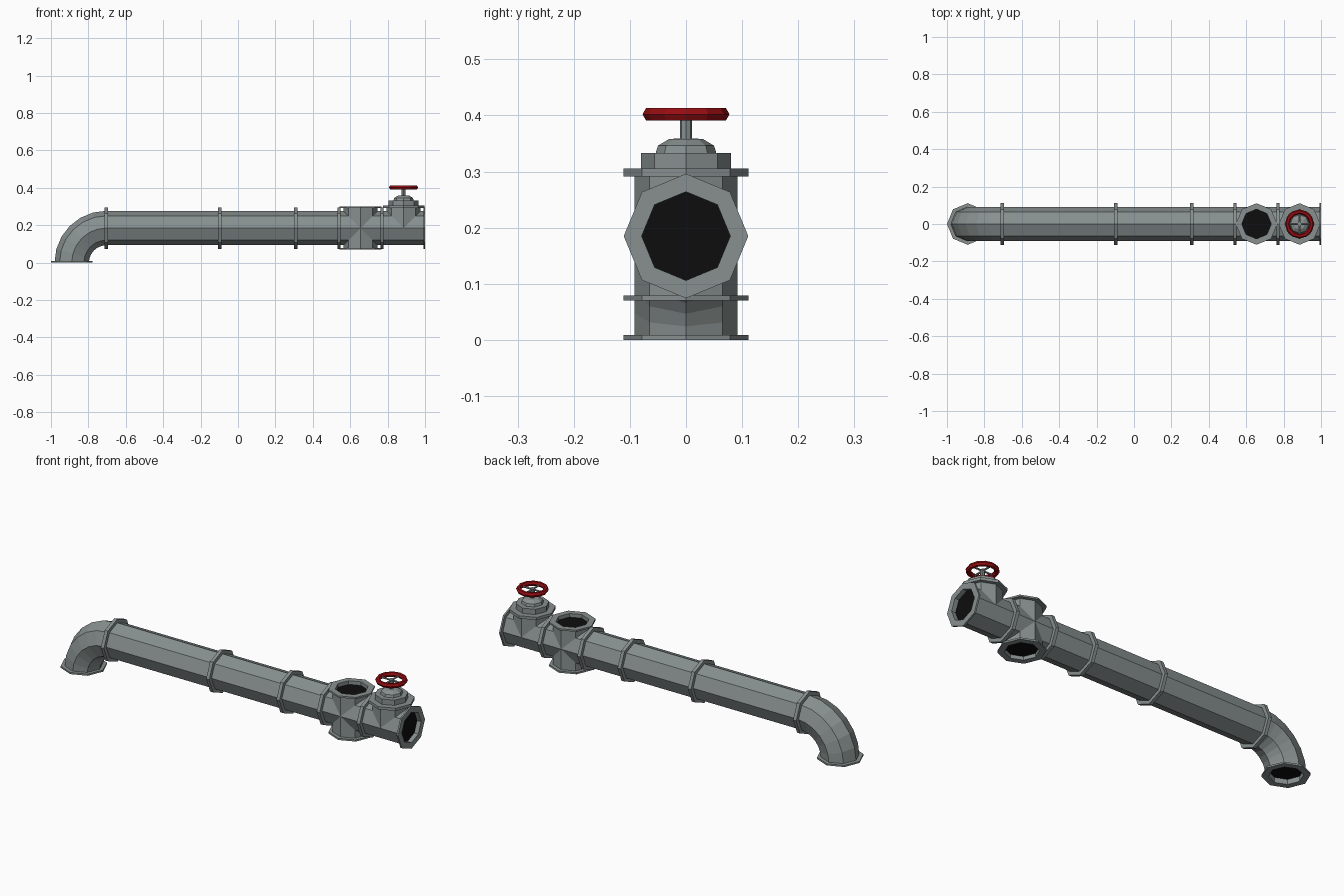
import bpy, bmesh, math
from mathutils import Vector

if "Cube" in bpy.data.objects:
    bpy.data.objects.remove(bpy.data.objects["Cube"])


def material(name, rgb):
    m = bpy.data.materials.new(name)
    m.diffuse_color = (*rgb, 1)
    m.use_nodes = True
    m.node_tree.nodes["Principled BSDF"].inputs["Base Color"].default_value = m.diffuse_color
    return m


GREY = material("pipe grey", (0.245, 0.28, 0.275))
RED = material("wheel red", (0.30, 0.004, 0.006))
BLACK = material("inner black", (0.004, 0.004, 0.004))

R, FLANGE, HOLE = 0.092, 0.111, 0.079   # pipe, flange and bore radii
T, Z = 0.0088, 0.185                    # flange thickness, pipe axis height


def finish(name, bm, mat):
    bmesh.ops.remove_doubles(bm, verts=bm.verts, dist=1e-6)
    bmesh.ops.recalc_face_normals(bm, faces=bm.faces)
    me = bpy.data.meshes.new(name)
    bm.to_mesh(me)
    bm.free()
    me.materials.append(mat)
    ob = bpy.data.objects.new(name, me)
    bpy.context.collection.objects.link(ob)
    return ob


def skin(bm, rings, closed=False):
    n = len(rings[0])
    pairs = list(zip(rings, rings[1:]))
    if closed:
        pairs.append((rings[-1], rings[0]))
    for a, b in pairs:
        for i in range(n):
            j = (i + 1) % n
            bm.faces.new((a[i], a[j], b[j], b[i]))


def lathe(name, profile, origin, axis="z", sides=8, mat=GREY, closed=False):
    """Turn (radius, height) points about an axis; caps the ends unless closed."""
    d = Vector({"x": (1, 0, 0), "-x": (-1, 0, 0), "y": (0, 1, 0),
                "z": (0, 0, 1), "-z": (0, 0, -1)}[axis])
    u = Vector((0, 0, 1)) if "z" not in axis else Vector((1, 0, 0))
    v = d.cross(u)
    bm = bmesh.new()
    rings = []
    for r, h in profile:
        angs = [2 * math.pi * i / sides for i in range(sides)]
        rings.append([bm.verts.new(Vector(origin) + d * h +
                      (u * math.cos(a) + v * math.sin(a)) * r) for a in angs])
    skin(bm, rings, closed)
    if not closed:
        bm.faces.new(rings[0])
        bm.faces.new(rings[-1])
    return finish(name, bm, mat)


def rod(name, origin, axis, length, r, sides=8, mat=GREY):
    return lathe(name, [(r, 0), (r, length)], origin, axis, sides, mat)


def tube(name, origin, axis, length):
    """Pipe shell with open ends."""
    return lathe(name, [(R, 0), (R, length), (HOLE, length), (HOLE, 0)],
                 origin, axis, closed=True)


def open_end(name, origin, axis, depth):
    """Flange at a mouth (axis points outward), with bore lip and dark inside."""
    lathe(name + "_flange", [(HOLE, 0), (FLANGE, 0), (FLANGE, -T), (HOLE + .005, -T),
                             (HOLE + .005, -depth), (HOLE, -depth)],
          origin, axis, closed=True)
    d = -depth
    lathe(name + "_dark_inside", [(HOLE + .003, d), (HOLE + .003, d + .002)],
          origin, axis, mat=BLACK)


# straight pipe runs and joint flanges
joints = [-0.704, -0.097, 0.308, 0.54, 0.77]
for i in range(3):
    tube(f"straight_pipe_{i + 1}", (joints[i], 0, Z), "x", joints[i + 1] - joints[i])
for i, x in enumerate(joints):
    rod(f"joint_flange_{i + 1}", (x - T, 0, Z), "x", 2 * T, FLANGE)

# elbow bending down to the floor
bm = bmesh.new()
rings = []
for k in range(7):
    t = math.pi / 2 * k / 6
    ring = []
    for i in range(8):
        a = math.pi / 4 * i
        rad = Z + R * math.cos(a)
        ring.append(bm.verts.new((-0.704 - rad * math.sin(t), R * math.sin(a),
                                  rad * math.cos(t))))
    rings.append(ring)
skin(bm, rings)
finish("elbow", bm, GREY)
open_end("elbow_mouth", (-0.704 - Z, 0, 0), "-z", 0.028)

# four-way cross fitting
CX, VX, H = 0.655, 0.885, 0.115
rod("cross_run", (CX - H, 0, Z), "x", 2 * H, R)
tube("cross_riser", (CX, 0, Z - H), "z", 2 * H)
open_end("cross_top", (CX, 0, Z + H), "z", 0.021)
open_end("cross_bottom", (CX, 0, Z - H), "-z", 0.021)

# valve body with open end
tube("valve_run", (VX - H, 0, Z), "x", 2 * H)
open_end("valve_mouth", (VX + H, 0, Z), "x", 0.025)
rod("valve_riser", (VX, 0, Z), "z", H, R)
rod("valve_flange", (VX, 0, 0.291), "z", 0.0145, FLANGE)

# bonnet, stem and hand wheel
lathe("valve_bonnet", [(.08, .30), (.08, .333), (.054, .333), (.05, .346),
                       (.03, .358), (.012, .359)], (VX, 0, 0))
rod("valve_stem", (VX, 0, 0.35), "z", 0.057, 0.011)
lathe("hand_wheel", [(.065 + .0125 * math.cos(math.pi / 3 * k),
                      .402 + .0127 * math.sin(math.pi / 3 * k)) for k in range(6)],
      (VX, 0, 0), sides=12, mat=RED, closed=True)
rod("wheel_spoke_x", (VX - .062, 0, .401), "x", .124, .005, 6)
rod("wheel_spoke_y", (VX, -.062, .401), "y", .124, .005, 6)
